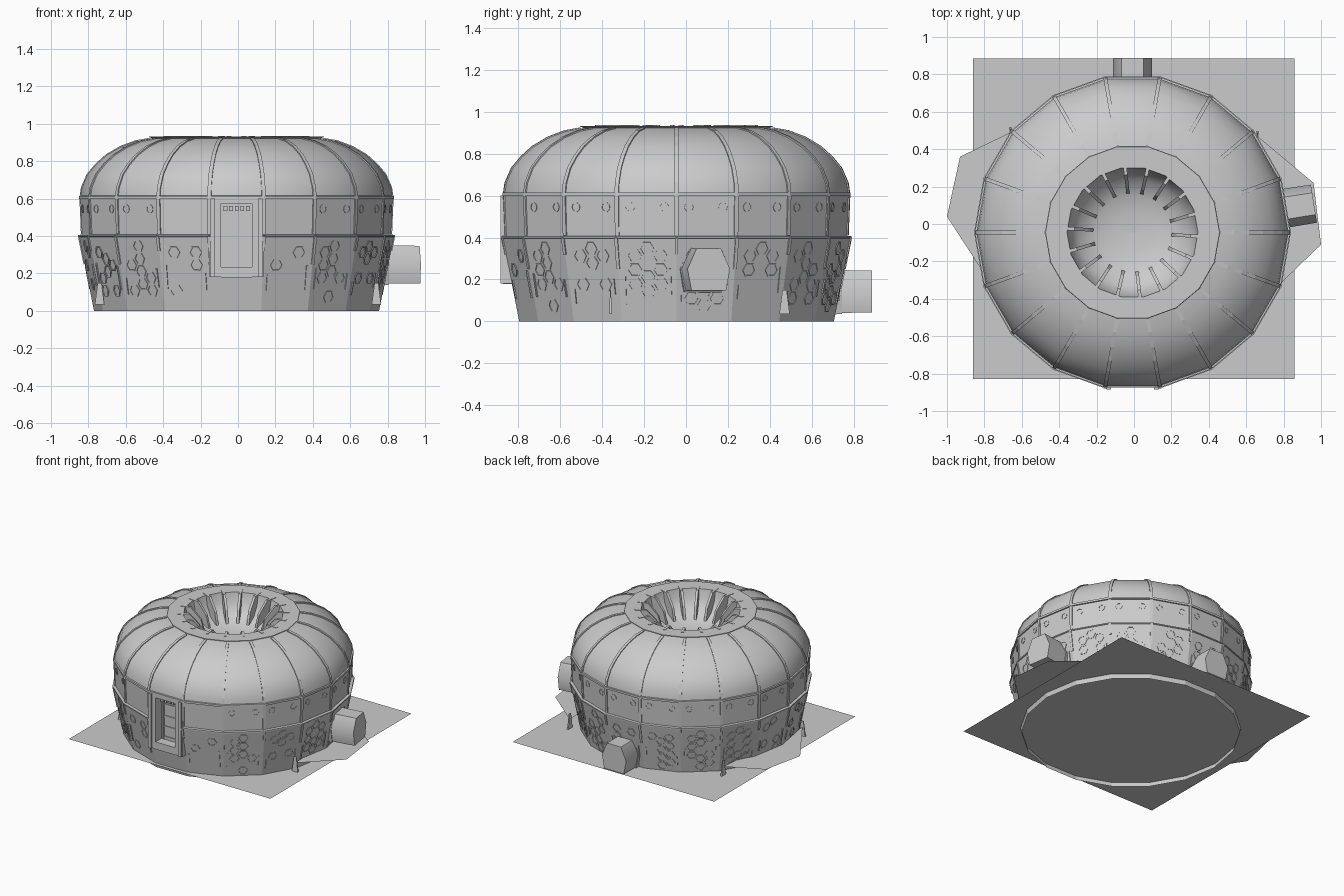
import bpy, bmesh, math, random
from mathutils import Vector, Matrix

if "Cube" in bpy.data.objects:
    bpy.data.objects.remove(bpy.data.objects["Cube"])

random.seed(4)
CX, CY, N = -0.008, -0.045, 18
CENTRE = Vector((CX, CY, 0))
STEP = 2 * math.pi / N
DOOR = 13

mat = bpy.data.materials.new("light_grey")
mat.diffuse_color = (0.6, 0.6, 0.6, 1)
mat.use_nodes = True
mat.node_tree.nodes["Principled BSDF"].inputs["Base Color"].default_value = mat.diffuse_color


def make(name, bm, smooth=None, fix=True):
    if fix:
        bmesh.ops.recalc_face_normals(bm, faces=bm.faces[:])
    me = bpy.data.meshes.new(name)
    bm.to_mesh(me)
    bm.free()
    me.materials.append(mat)
    ob = bpy.data.objects.new(name, me)
    bpy.context.collection.objects.link(ob)
    if smooth:
        bpy.ops.object.select_all(action='DESELECT')
        ob.select_set(True)
        bpy.context.view_layer.objects.active = ob
        bpy.ops.object.shade_smooth_by_angle(angle=math.radians(smooth))
    return ob


def polar(r, a, z):
    return Vector((CX + r * math.cos(a), CY + r * math.sin(a), z))


def lathe(name, prof, smooth=None, skip=None):
    """Spin an (r, z) profile, running upward and inward, into N sides."""
    bm = bmesh.new()
    rows = [[bm.verts.new(polar(r, i * STEP, z)) for i in range(N)] for r, z in prof]
    for lo, hi in zip(rows, rows[1:]):
        for i in range(N):
            j = (i + 1) % N
            if i != skip:
                bm.faces.new((lo[i], lo[j], hi[j], hi[i]))
    return make(name, bm, smooth, fix=False)


def prism(bm, bottom, top, cap_bottom=True):
    """Join two matching loops into a solid."""
    b = [bm.verts.new(p) for p in bottom]
    t = [bm.verts.new(p) for p in top]
    n = len(b)
    for i in range(n):
        bm.faces.new((b[i], b[(i + 1) % n], t[(i + 1) % n], t[i]))
    bm.faces.new(t)
    if cap_bottom:
        bm.faces.new(b[::-1])


def box(bm, x0, x1, y0, y1, z0, z1):
    c = [(x0, y0), (x1, y0), (x1, y1), (x0, y1)]
    prism(bm, [(x, y, z0) for x, y in c], [(x, y, z1) for x, y in c])


def blade(bm, a, path, depth, width):
    """Radial strip following an (r, z) path, thickened outward."""
    tan = Vector((-math.sin(a), math.cos(a), 0)) * width / 2
    sections = []
    for k, (r, z) in enumerate(path):
        p, q = path[max(k - 1, 0)], path[min(k + 1, len(path) - 1)]
        d = Vector((q[1] - p[1], p[0] - q[0])).normalized() * depth
        i, o = polar(r, a, z), polar(r + d.x, a, z + d.y)
        sections.append([bm.verts.new(v) for v in (i - tan, o - tan, o + tan, i + tan)])
    for s, t in zip(sections, sections[1:]):
        for m in range(4):
            n = (m + 1) % 4
            bm.faces.new((s[m], s[n], t[n], t[m]))
    bm.faces.new(sections[0])
    bm.faces.new(sections[-1][::-1])


def panel_frame(i, u, z, r0, r1, z0, z1):
    """Matrix lying on flat wall panel i: local x along wall, y up, z outward."""
    a = (i + 0.5) * STEP
    k = math.cos(STEP / 2)
    rad = Vector((math.cos(a), math.sin(a), 0))
    tan = Vector((-math.sin(a), math.cos(a), 0))
    up = (rad * (r1 - r0) * k + Vector((0, 0, z1 - z0))).normalized()
    r = (r0 + (r1 - r0) * (z - z0) / (z1 - z0)) * k
    m = Matrix((tan, up, tan.cross(up))).transposed().to_4x4()
    m.translation = CENTRE + rad * r + tan * u + Vector((0, 0, z))
    return m


def ring(bm, m, radius, inner, sides, h):
    """Raised outline ring on a wall panel."""
    loops = []
    for r, z in ((radius, 0), (radius, h), (inner, h), (inner, 0)):
        loops.append([bm.verts.new(m @ Vector((r * math.cos(2 * math.pi * k / sides),
                      r * math.sin(2 * math.pi * k / sides), z))) for k in range(sides)])
    for lo, hi in zip(loops, loops[1:]):
        for k in range(sides):
            n = (k + 1) % sides
            bm.faces.new((lo[k], lo[n], hi[n], hi[k]))


# Walls, dome and central bowl
LOWER = (0.762, 0.842, 0.0, 0.4)
BAND = (0.826, 0.834, 0.4, 0.605)
DOME = [(0.834, 0.605), (0.826, 0.66), (0.795, 0.73), (0.75, 0.783), (0.695, 0.832),
        (0.62, 0.876), (0.54, 0.906), (0.45, 0.922)]
lathe("wall_base", [(0.762, 0), (0.798, 0.18)])
lathe("lower_wall", [(0.798, 0.18), (0.842, 0.4), (0.826, 0.402)], skip=DOOR)
lathe("upper_band", [(0.826, 0.4), (0.834, 0.605)], skip=DOOR)
lathe("dome", DOME, 40)
lathe("roof_ring", [(0.45, 0.922), (0.468, 0.93), (0.465, 0.933), (0.35, 0.933)])
lathe("bowl", [(0.35, 0.933), (0.335, 0.86), (0.29, 0.79), (0.2, 0.745), (0.1, 0.73),
               (0.001, 0.725)], 50)
lathe("wall_trim", [(0.842, 0.396), (0.847, 0.398), (0.847, 0.406), (0.826, 0.408)], skip=DOOR)
lathe("eave_trim", [(0.833, 0.598), (0.843, 0.599), (0.843, 0.614), (0.83, 0.616)])

# Ground sheet, set just above the foot of the wall
bm = bmesh.new()
bm.faces.new([bm.verts.new(p) for p in ((-.86, -.83, .035), (.857, -.83, .035),
                                        (.857, .886, .035), (-.86, .886, .035))])
make("ground_sheet", bm, fix=False)

# Dome ribs, wall struts and bowl fins
ribs, struts, fins = bmesh.new(), bmesh.new(), bmesh.new()
for i in range(N):
    a = i * STEP
    blade(ribs, a, [(0.826, 0.41)] + DOME[:-1] + [(0.465, 0.919)], 0.006, 0.02)
    low = 0.25 if i % 2 else 0.32
    blade(struts, a, [(0.762 + 0.2 * low, low), (0.842, 0.4)], 0.006, 0.016)
    rad = Vector((math.cos(a - 0.06), math.sin(a - 0.06), 0))
    side = Vector((-rad.y, rad.x, 0)) * 0.009
    base = [CENTRE + rad * r + Vector((0, 0, z)) for r, z in
            ((0.39, 0.936), (0.39, 0.925), (0.33, 0.83), (0.25, 0.76), (0.21, 0.755),
             (0.235, 0.85), (0.31, 0.936))]
    prism(fins, [p - side for p in base], [p + side for p in base])
make("dome_ribs", ribs)
make("wall_struts", struts)
make("bowl_fins", fins)

# Honeycomb outlines and slats on the lower wall, round bolts on the upper band
hexes, slats, bolts = bmesh.new(), bmesh.new(), bmesh.new()
for i in range(N):
    if i == DOOR:
        continue
    for col in range(-1, 2):
        for row in range(5):
            u, z = col * 0.062, 0.075 + row * 0.068 + (0.034 if col % 2 else 0)
            if z < 0.37 and random.random() < (0.15 if i in (12, 14) else 0.6):
                ring(hexes, panel_frame(i, u, z, *LOWER), 0.036, 0.029, 6, 0.004)
    for u in (-0.11, 0.11):
        z = random.uniform(0.08, 0.14)
        h = random.uniform(0.06, 0.14)
        m = panel_frame(i, u, z, *LOWER)
        c = [(-.004, 0), (.004, 0), (.004, h), (-.004, h)]
        prism(slats, [m @ Vector((x, y, 0)) for x, y in c],
              [m @ Vector((x, y, .006)) for x, y in c])
        if i not in (12, 14):
            ring(bolts, panel_frame(i, u * 0.75, 0.545, *BAND), 0.024, 0.019, 10, 0.003)
make("honeycomb", hexes)
make("wall_slats", slats)
make("band_bolts", bolts)

# Entrance: deep frame, recessed leaf and trim
bm = bmesh.new()
for x0, x1 in ((-0.152, -0.09), (0.075, 0.136)):
    box(bm, x0, x1, -0.872, -0.76, 0.18, 0.602)
for x in (-0.135, 0.12):
    box(bm, x - .012, x + .012, -0.884, -0.86, 0.18, 0.6)
box(bm, -0.09, 0.075, -0.872, -0.76, 0.575, 0.602)
box(bm, -0.09, 0.075, -0.872, -0.76, 0.178, 0.235)
make("door_frame", bm)
bm = bmesh.new()
box(bm, -0.09, 0.075, -0.80, -0.77, 0.235, 0.575)
make("door_leaf", bm)
bm = bmesh.new()
for x in (-0.075, 0.058):
    box(bm, x - .008, x + .008, -0.808, -0.80, 0.24, 0.52)
for z in (0.25, 0.33, 0.41, 0.5):
    box(bm, -0.07, 0.055, -0.806, -0.80, z, z + 0.012)
for k in range(5):
    box(bm, -0.077 + k * .03, -0.057 + k * .03, -0.83, -0.80, 0.535, 0.56)
make("door_trim", bm)

# Six-sided side pods with collars
SHAPE = [(-.105, .0), (-.06, .1), (.06, .1), (.105, .0), (.085, -.105), (-.085, -.105)]


def pod(name, deg, z, r_in, r_out):
    a = math.radians(deg)
    rad, tan = Vector((math.cos(a), math.sin(a), 0)), Vector((-math.sin(a), math.cos(a), 0))

    def loop(r, s):
        return [CENTRE + rad * r + tan * u * s + Vector((0, 0, z + v * s)) for u, v in SHAPE]
    bm = bmesh.new()
    prism(bm, loop(r_in, 1), loop(r_out, 0.98), False)
    make(name, bm, 65)
    bm = bmesh.new()
    prism(bm, loop(r_in, 1.07), loop(r_in + 0.09, 1.05), False)
    make(name + "_collar", bm)


pod("right_pod", 9, 0.25, 0.72, 0.982)
pod("back_pod", 90, 0.145, 0.70, 0.932)

# Side aprons: flat sheets with small tapered end plates
for name, pts in (("right_apron", [(.66, .47), (.96, .22), (1, -.11), (.74, -.36)]),
                  ("left_apron", [(-.74, -.36), (-1, .04), (-.93, .36), (-.66, .49)])):
    bm = bmesh.new()
    f = bm.faces.new([bm.verts.new((x, y, .1)) for x, y in pts])
    f.normal_update()
    if f.normal.z < 0:
        f.normal_flip()
    make(name, bm, fix=False)
    bm = bmesh.new()
    for x, y in (pts[0], pts[-1]):
        wx, wy = (.006, .025) if y > 0 else (.025, .006)
        c = [(-1, -1), (1, -1), (1, 1), (-1, 1)]
        prism(bm, [(x + wx * p, y + wy * q, .035) for p, q in c],
              [(x + wx * .4 * p, y + wy * .4 * q, .15) for p, q in c])
    make(name + "_end_plates", bm)
